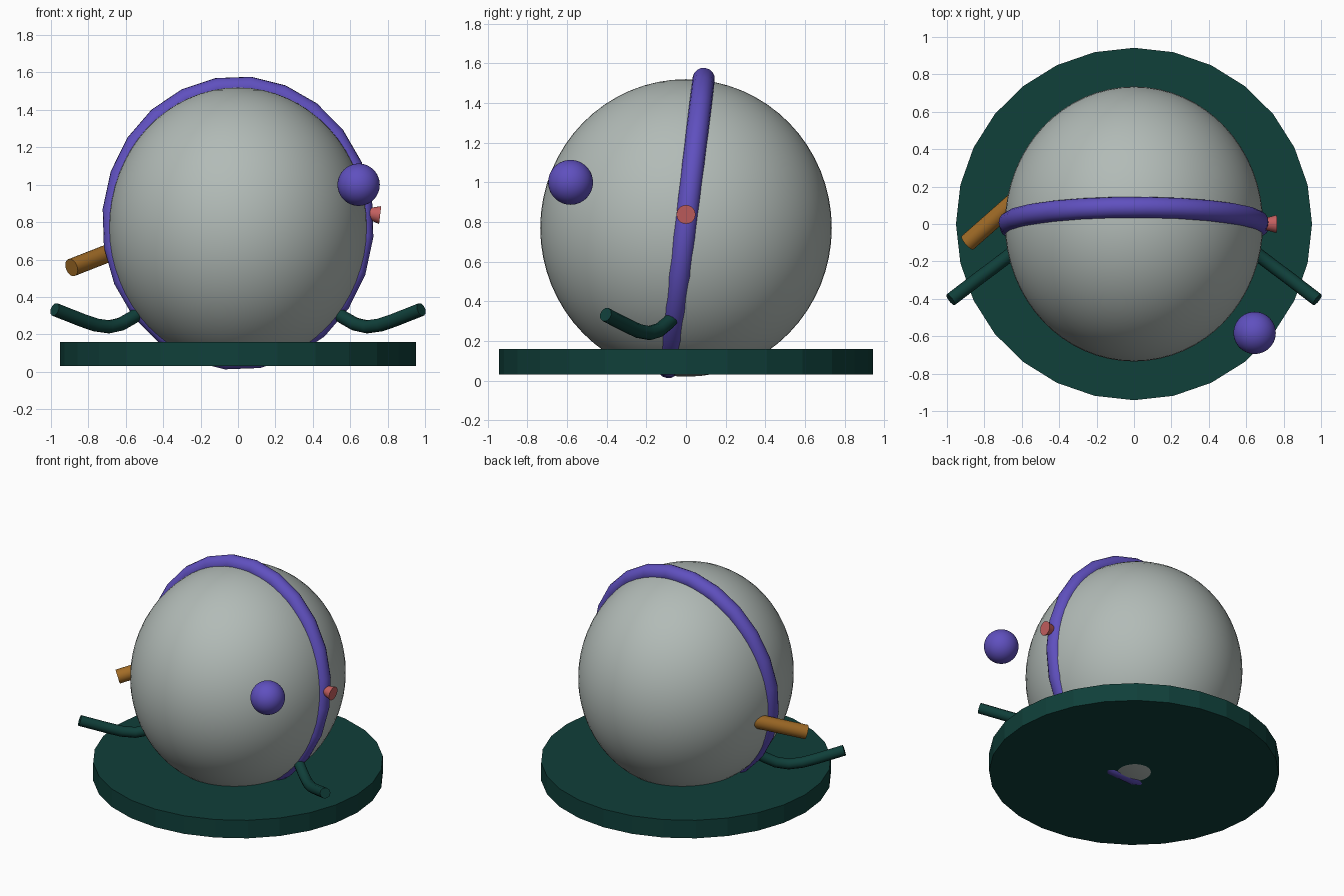
import bpy, math
from mathutils import Vector, Matrix

if "Cube" in bpy.data.objects:
    bpy.data.objects.remove(bpy.data.objects["Cube"])


def material(name, rgb):
    m = bpy.data.materials.new(name)
    m.diffuse_color = (*rgb, 1)
    m.use_nodes = True
    m.node_tree.nodes["Principled BSDF"].inputs["Base Color"].default_value = m.diffuse_color
    return m


GREY = material("pale grey", (0.445, 0.497, 0.473))
GREEN = material("dark green", (0.005, 0.05, 0.042))
PURPLE = material("purple", (0.115, 0.08, 0.52))
RED = material("coral red", (0.55, 0.115, 0.115))
BROWN = material("amber brown", (0.36, 0.15, 0.02))


def finish(name, mat, matrix=None):
    ob = bpy.context.object
    ob.name = name
    if matrix is not None:
        ob.data.transform(matrix)
    ob.data.materials.append(mat)
    bpy.ops.object.shade_smooth_by_angle(angle=math.radians(40))
    return ob


def ball(name, mat, centre, radii):
    bpy.ops.mesh.primitive_uv_sphere_add(segments=64, ring_count=32)
    return finish(name, mat, Matrix.Translation(centre) @ Matrix.Diagonal((*radii, 1)))


def rod(name, mat, a, b, r1, r2, sides=20):
    a, b = Vector(a), Vector(b)
    bpy.ops.mesh.primitive_cone_add(vertices=sides, radius1=r1, radius2=r2, depth=(b - a).length)
    turn = (b - a).to_track_quat('Z', 'Y').to_matrix().to_4x4()
    return finish(name, mat, Matrix.Translation((a + b) / 2) @ turn)


# Body and floating ball
ball("body", GREY, (0, 0, 0.77), (0.69, 0.735, 0.75))
ball("floating_ball", PURPLE, (0.645, -0.582, 1.0), (0.113, 0.113, 0.113))

# Faceted base disc
bpy.ops.mesh.primitive_cylinder_add(vertices=28, radius=1, depth=1)
base = finish("base_disc", GREEN, Matrix.Translation((0, 0, 0.095)) @ Matrix.Diagonal((0.952, 0.942, 0.13, 1)))
base.data.shade_flat()

# Tilted hoop around the body
bpy.ops.mesh.primitive_torus_add(major_segments=24, minor_segments=16, major_radius=1, minor_radius=0.077)
finish("hoop", PURPLE, Matrix.Translation((0, 0, 0.795))
       @ Matrix.Rotation(math.radians(83), 4, 'X')
       @ Matrix.Diagonal((0.675, 0.735, 0.73, 1))
       @ Matrix.Rotation(math.radians(-5.5), 4, 'Z'))

# Side peg and flared knob
rod("side_peg", BROWN, (-0.55, 0.2, 0.69), (-0.89, -0.10, 0.557), 0.048, 0.048)
rod("side_knob", RED, (0.66, 0, 0.85), (0.76, 0, 0.838), 0.02, 0.048)


# Mirrored curved arms
def arm(name, side):
    path = [(0.48, -0.035, 0.35), (0.56, -0.09, 0.292), (0.625, -0.135, 0.255), (0.69, -0.185, 0.24),
            (0.76, -0.238, 0.25), (0.83, -0.29, 0.274), (0.98, -0.405, 0.333)]
    cu = bpy.data.curves.new(name, 'CURVE')
    cu.dimensions = '3D'
    cu.bevel_depth = 0.036
    cu.bevel_resolution = 3
    cu.use_fill_caps = True
    sp = cu.splines.new('POLY')
    sp.points.add(len(path) - 1)
    for p, (x, y, z) in zip(sp.points, path):
        p.co = (side * x, y, z, 1)
    ob = bpy.data.objects.new(name, cu)
    bpy.context.collection.objects.link(ob)
    bpy.ops.object.select_all(action='DESELECT')
    bpy.context.view_layer.objects.active = ob
    ob.select_set(True)
    bpy.ops.object.convert(target='MESH')
    finish(name, GREEN)


arm("right_arm", 1)
arm("left_arm", -1)
